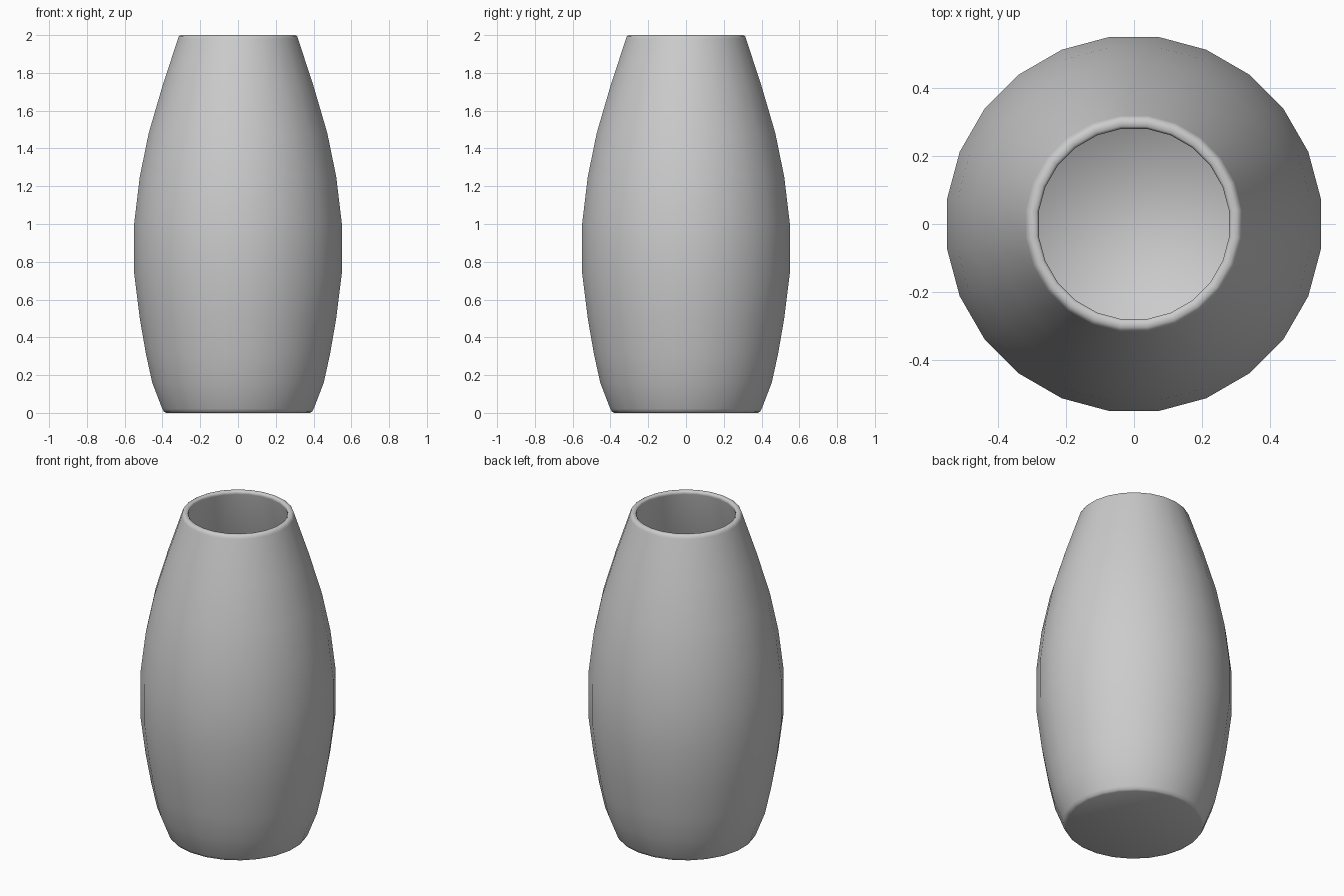
import bpy, bmesh, math

if "Cube" in bpy.data.objects:
    bpy.data.objects.remove(bpy.data.objects["Cube"])

SIDES = 24
K = 1 / math.cos(math.radians(7.5))   # silhouette half-width to corner radius

# outer wall from base to rim, then inner wall down to the floor (half-width, z)
outer = [(0.38, 0.0), (0.392, 0.006), (0.401, 0.022), (0.454, 0.16), (0.487, 0.31),
         (0.52, 0.50), (0.55, 0.74), (0.55, 1.0), (0.52, 1.25), (0.473, 1.48),
         (0.40, 1.73), (0.318, 1.98), (0.313, 1.994), (0.303, 2.0)]
inner = [(0.287, 2.0), (0.28, 1.992), (0.281, 1.98), (0.368, 1.71), (0.441, 1.47),
         (0.489, 1.24), (0.519, 0.99), (0.519, 0.75), (0.489, 0.51), (0.456, 0.32),
         (0.424, 0.17), (0.375, 0.035)]

bm = bmesh.new()
rings = []
for r, z in outer + inner:
    ring = []
    for i in range(SIDES):
        a = 2 * math.pi * (i + 0.5) / SIDES
        ring.append(bm.verts.new((r * K * math.cos(a), r * K * math.sin(a), z)))
    rings.append(ring)
for lo, hi in zip(rings, rings[1:]):
    for i in range(SIDES):
        j = (i + 1) % SIDES
        bm.faces.new((lo[i], lo[j], hi[j], hi[i]))

# underside and inner floor
bm.faces.new(rings[0][::-1])
bm.faces.new(rings[-1])
bmesh.ops.recalc_face_normals(bm, faces=bm.faces)

mesh = bpy.data.meshes.new("vase")
bm.to_mesh(mesh)
bm.free()
vase = bpy.data.objects.new("vase", mesh)
bpy.context.collection.objects.link(vase)
bpy.context.view_layer.objects.active = vase
vase.select_set(True)
bpy.ops.object.shade_smooth_by_angle(angle=math.radians(80))
